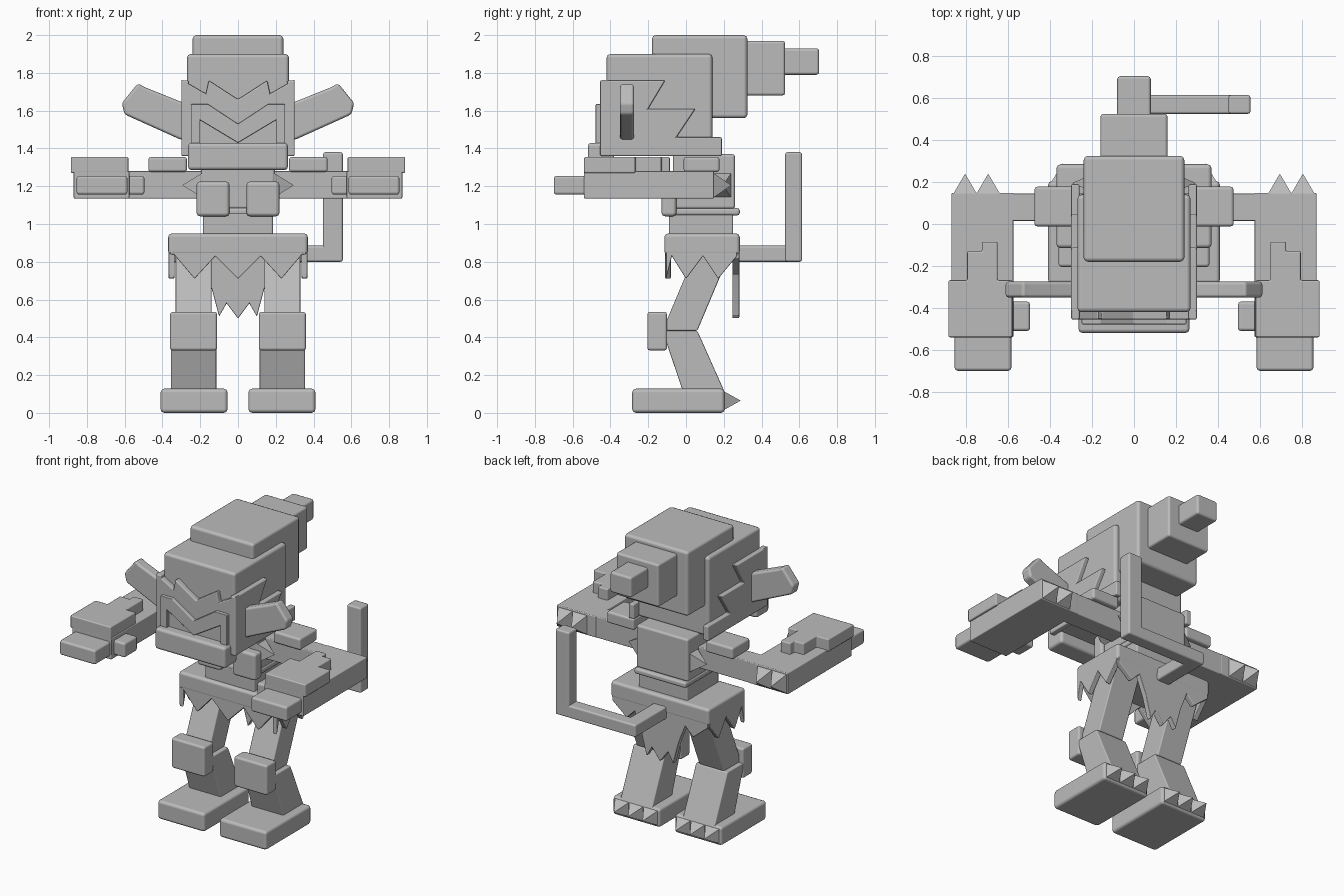
import bpy, bmesh
from mathutils import Vector

if "Cube" in bpy.data.objects:
    bpy.data.objects.remove(bpy.data.objects["Cube"])

grey = bpy.data.materials.new("plain grey")
grey.diffuse_color = (0.5, 0.5, 0.5, 1)
grey.use_nodes = True
grey.node_tree.nodes["Principled BSDF"].inputs["Base Color"].default_value = grey.diffuse_color


def finish(name, bm, bevel):
    bmesh.ops.recalc_face_normals(bm, faces=bm.faces)
    me = bpy.data.meshes.new(name)
    bm.to_mesh(me)
    bm.free()
    me.materials.append(grey)
    ob = bpy.data.objects.new(name, me)
    bpy.context.collection.objects.link(ob)
    if bevel:
        me.polygons.foreach_set("use_smooth", [True] * len(me.polygons))
        m = ob.modifiers.new("soft edges", "BEVEL")
        m.width, m.segments, m.harden_normals = bevel, 2, True
        m.limit_method = "ANGLE"
    return ob


def box(name, x, y, z, bevel=0.015):
    bm = bmesh.new()
    bmesh.ops.create_cube(bm, size=1)
    for v in bm.verts:
        v.co = [(a + b) / 2 + c * abs(b - a) for (a, b), c in zip((x, y, z), v.co)]
    return finish(name, bm, bevel)


def prism(name, pts, axis, lo, hi, bevel=0.008):
    """Extrude a 2D outline along an axis (0=x, 1=y, 2=z)."""
    bm = bmesh.new()

    def place(p, d):
        c = list(p)
        c.insert(axis, d)
        return bm.verts.new(c)
    f = bm.faces.new([place(p, lo) for p in pts])
    r = bmesh.ops.extrude_face_region(bm, geom=[f])
    step = Vector((0, 0, 0))
    step[axis] = hi - lo
    bmesh.ops.translate(bm, verts=[g for g in r["geom"] if isinstance(g, bmesh.types.BMVert)], vec=step)
    return finish(name, bm, bevel)


def spike(name, axis, base, tip, r1, r2):
    """Pyramid with its base at 'base' on the axis and its point at 'tip'."""
    bm = bmesh.new()

    def place(p, d):
        c = list(p)
        c.insert(axis, d)
        return bm.verts.new(c)
    ring = [place((r1[i], r2[j]), base) for i, j in ((0, 0), (1, 0), (1, 1), (0, 1))]
    top = place((sum(r1) / 2, sum(r2) / 2), tip)
    bm.faces.new(ring)
    for i in range(4):
        bm.faces.new((ring[i], ring[(i + 1) % 4], top))
    return finish(name, bm, 0)


def symmetric(half):
    """Mirror an outline whose points run from -x to the centre."""
    return half + [(-x, z) for x, z in reversed(half) if x != 0]


# Head, hair and mouth
box("head", (-.27, .27), (-.42, .14), (1.36, 1.90), .02)
box("hair_bun", (-.24, .24), (-.18, .325), (1.56, 2.0), .02)
box("ponytail_middle", (-.16, .16), (.31, .525), (1.68, 1.97))
box("ponytail_end", (-.08, .08), (.51, .705), (1.79, 1.93))
box("jaw", (-.265, .265), (-.52, -.38), (1.285, 1.43), .02)

# Mask with jagged top, and raised brow band
prism("mask_front", symmetric([(-.3, 1.36), (-.3, 1.765), (-.17, 1.69), (-.155, 1.76), (0, 1.66)]),
      1, -.455, -.41)
prism("brow_band", symmetric([(-.25, 1.40), (-.25, 1.635), (-.16, 1.635), (0, 1.53)])
      + [(.2, 1.40), (.2, 1.55), (0, 1.43), (-.2, 1.55), (-.2, 1.40)], 1, -.478, -.44, .005)

# Waist and torso
box("belly", (-.185, .185), (-.09, .25), (.92, 1.06), .01)
box("rib_band", (-.195, .195), (-.09, .285), (1.045, 1.085), .015)
box("chest", (-.195, .195), (-.07, .26), (1.08, 1.37), .015)
box("belt", (-.37, .37), (-.115, .285), (.835, .95), .02)

# Jagged loincloth
prism("skirt_front", symmetric([(-.36, .93), (-.36, .84), (-.34, .84), (-.23, .71), (-.12, .83), (0, .71)]),
      1, -.112, -.08, .005)
prism("skirt_back", symmetric([(-.36, .93), (-.36, .82), (-.25, .73), (-.19, .79), (-.14, .66),
                               (-.1, .51), (-.06, .58), (0, .50)]), 1, .245, .282, .005)

# Tail bending sideways and then up
box("tail_base", (-.05, .05), (.25, .615), (.8, .885), .012)
box("tail_middle", (-.05, .555), (.525, .615), (.8, .885), .012)
box("tail_tip", (.45, .555), (.525, .615), (.8, 1.38), .012)

for s, side in ((1, "left"), (-1, "right")):
    def X(a, b):
        return tuple(sorted((s * a, s * b)))

    # Side of the mask, and ear
    prism(side + "_mask_side", [(-.455, 1.36), (-.455, 1.76), (-.11, 1.76), (-.2, 1.61), (.05, 1.61),
                                (-.05, 1.46), (.19, 1.46), (.19, 1.36)], 0, s * .26, s * .3)
    prism(side + "_ear", [(s * x, z) for x, z in ((.26, 1.455), (.3, 1.445), (.6, 1.58), (.615, 1.64),
                                                  (.53, 1.745), (.495, 1.725), (.26, 1.63))],
          1, -.35, -.275, .015)

    # Chest plates and side spikes
    box(side + "_chest_plate", X(.045, .22), (-.13, -.05), (1.04, 1.225), .02)
    for i, y in enumerate((-.07, .15)):
        spike(f"{side}_rib_spike_{i}", 0, s * .19, s * .295, (y, y + .09), (1.14, 1.27))

    # Arm reaching forward
    box(side + "_shoulder_pad", X(.27, .475), (-.012, .178), (1.275, 1.355))
    box(side + "_upper_arm", X(.17, .6), (.015, .145), (1.135, 1.28), .006)
    box(side + "_forearm", X(.575, .87), (-.54, .148), (1.135, 1.28), .006)
    prism(side + "_gauntlet", [(s * x, y) for x, y in ((.58, -.54), (.885, -.54), (.885, -.268),
                               (.795, -.268), (.795, -.13), (.725, -.13), (.725, -.085),
                               (.65, -.085), (.65, -.268), (.58, -.268)) ], 2, 1.27, 1.355)
    box(side + "_fist", X(.585, .855), (-.7, -.5), (1.155, 1.255))
    box(side + "_thumb", X(.495, .6), (-.51, -.37), (1.155, 1.255))
    for i, x in enumerate((.64, .75)):
        spike(f"{side}_elbow_spike_{i}", 1, .146, .24, X(x, x + .11), (1.14, 1.27))

    # Side of the loincloth
    prism(side + "_skirt_side", [(-.105, .93), (-.105, .71), (-.075, .83), (0, .71), (.09, .83),
                                 (.17, .71), (.27, .83), (.27, .93)], 0, s * .335, s * .368, .005)

    # Leg, knee pad and foot
    prism(side + "_thigh", [(-.125, .435), (.06, .435), (.235, .85), (.05, .85)], 0, s * .14, s * .33)
    prism(side + "_shin", [(-.125, .435), (.06, .435), (.205, .11), (-.015, .11)], 0, s * .115, s * .355)
    box(side + "_knee_pad", X(.11, .36), (-.205, -.1), (.33, .535))
    box(side + "_foot", X(.055, .41), (-.285, .205), (0, .128), .02)
    for i in range(3):
        x = .07 + i * .108
        spike(f"{side}_heel_spike_{i}", 1, .2, .29, X(x, x + .108), (.015, .115))
